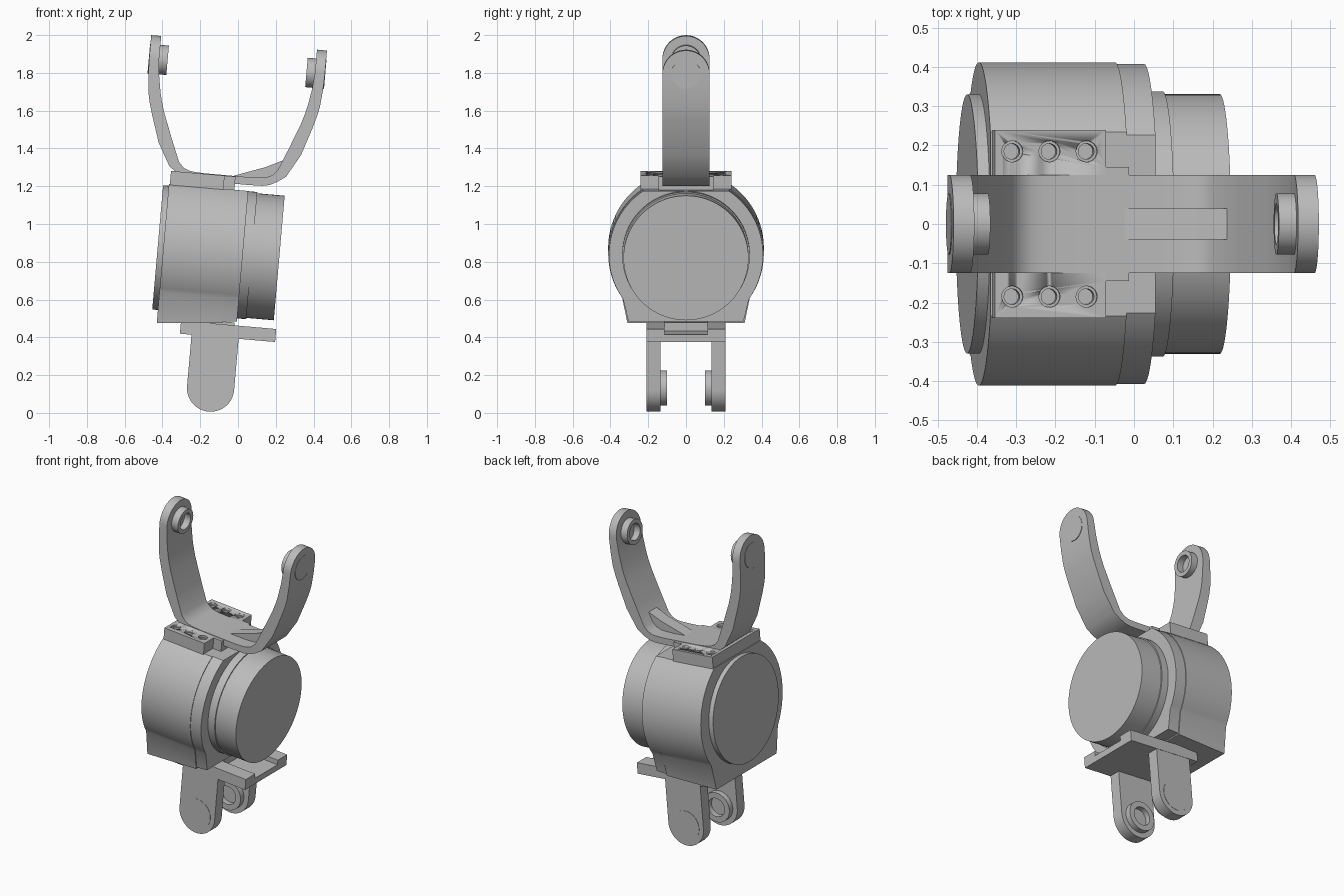
import bpy, bmesh, math
from math import sin, cos, pi, sqrt
from mathutils import Matrix

old = bpy.data.objects.get("Cube")
if old:
    bpy.data.objects.remove(old, do_unlink=True)

TILT = Matrix.Rotation(math.radians(5), 4, 'Y')   # whole assembly leans 5 degrees
AXIS = 0.836     # height of the motor axis
MID = -0.165     # centre plane of the fork
PIVOT = 1.827    # height of the fork pivots

metal = bpy.data.materials.new("grey_metal")
metal.use_nodes = True
metal.diffuse_color = (0.5, 0.5, 0.5, 1)
metal.node_tree.nodes["Principled BSDF"].inputs["Base Color"].default_value = (0.5, 0.5, 0.5, 1)


def loft(name, rings):
    """Skin a list of equal-length point rings and cap both ends."""
    bm = bmesh.new()
    loops = [[bm.verts.new(p) for p in ring] for ring in rings]
    n = len(loops[0])
    for a, b in zip(loops, loops[1:]):
        for i in range(n):
            j = (i + 1) % n
            bm.faces.new((a[i], a[j], b[j], b[i]))
    bm.faces.new(loops[0])
    bm.faces.new(loops[-1])
    bmesh.ops.recalc_face_normals(bm, faces=bm.faces)
    bm.transform(TILT)
    mesh = bpy.data.meshes.new(name)
    bm.to_mesh(mesh)
    bm.free()
    mesh.materials.append(metal)
    ob = bpy.data.objects.new(name, mesh)
    bpy.context.collection.objects.link(ob)
    bpy.ops.object.select_all(action='DESELECT')
    ob.select_set(True)
    bpy.context.view_layer.objects.active = ob
    bpy.ops.object.shade_smooth_by_angle(angle=math.radians(30))
    return ob


def box(name, x0, x1, y0, y1, z0, z1):
    return loft(name, [[(x, y0, z0), (x, y1, z0), (x, y1, z1), (x, y0, z1)] for x in (x0, x1)])


def turned(name, axis, centre, steps, sides=48):
    """Turned part: steps are (position along axis, radius)."""
    rings = []
    for t, r in steps:
        ring = []
        for i in range(sides):
            a, b = r * cos(2 * pi * i / sides), r * sin(2 * pi * i / sides)
            p, q = centre[0] + a, centre[1] + b
            ring.append({'X': (t, p, q), 'Y': (p, t, q), 'Z': (p, q, t)}[axis])
        rings.append(ring)
    return loft(name, rings)


def housing_ring(x, radius, bottom, half_bottom):
    """Round section with a flat top and a tapered flat foot."""
    start = math.asin(-0.236 / radius)
    end = math.asin(0.339 / radius)
    side = [(radius * cos(start + (end - start) * i / 24),
             AXIS + radius * sin(start + (end - start) * i / 24)) for i in range(25)]
    half = [(half_bottom, bottom)] + side
    return [(x, y, z) for y, z in half] + [(x, -y, z) for y, z in reversed(half)]


# Motor housing, collar, drum and rear cover
loft("motor_housing", [housing_ring(-0.47, 0.412, 0.437, 0.305),
                       housing_ring(-0.122, 0.412, 0.466, 0.31)])
loft("front_collar", [housing_ring(-0.122, 0.408, 0.474, 0.305),
                      housing_ring(-0.048, 0.408, 0.482, 0.305)])
turned("motor_drum", 'X', (0, AXIS), [(-0.06, 0.338), (0.0, 0.338), (0.0, 0.331), (0.146, 0.331)], 96)
turned("rear_cover", 'X', (0, AXIS), [(-0.46, 0.33), (-0.5, 0.33)], 96)

# Mounting pad on top of the housing, with six screw holes
outline = [(-0.465, 0.24), (-0.18, 0.24), (-0.18, 0.145), (-0.122, 0.145)]
outline += [(x, -y) for x, y in reversed(outline)]
pad = loft("mounting_pad", [[(x, y, z) for x, y in outline] for z in (1.16, 1.245)])
for x in (-0.42, -0.325, -0.23):
    for y in (-0.185, 0.185):
        cutter = turned("hole_cutter", 'Z', (x, y),
                        [(1.195, 0.02), (1.232, 0.02), (1.232, 0.027), (1.3, 0.027)], 24)
        cutter.hide_render = True
        cut = pad.modifiers.new("screw_hole", 'BOOLEAN')
        cut.operation = 'DIFFERENCE'
        cut.solver = 'EXACT'
        cut.object = cutter
        bpy.context.view_layer.objects.active = pad
        bpy.ops.object.modifier_apply(modifier=cut.name)
        bpy.data.objects.remove(cutter, do_unlink=True)

# Fork: each station is (outer offset, outer height, inner offset, inner height, half width)
W = 0.125
half_fork = [
    (0.12, 1.207, 0.12, 1.248, W), (0.19, 1.209, 0.175, 1.251, W),
    (0.225, 1.216, 0.205, 1.255, W), (0.265, 1.236, 0.235, 1.268, W),
    (0.31, 1.268, 0.262, 1.297, W), (0.378, 1.388, 0.31, 1.414, W),
    (0.426, 1.534, 0.362, 1.548, W), (0.445, 1.6, 0.381, 1.61, W),
    (0.456, 1.652, 0.392, 1.657, W), (0.464, 1.74, 0.406, 1.74, W)]
for i in range(13):
    a = pi / 2 * i / 12
    z = PIVOT + W * sin(a)
    half_fork.append((0.467, z, 0.414, z, max(W * cos(a), 0.003)))


def fork_section(station, s):
    xo, zo, xi, zi, w = station
    xo, xi = MID + s * xo, MID + s * xi
    return [(xo, -w, zo), (xo, w, zo), (xi, w, zi), (xi, -w, zi)]


loft("fork", [fork_section(p, -1) for p in reversed(half_fork)] + [fork_section(p, 1) for p in half_fork])
loft("fork_rib", [[(MID + x, y, z) for x, z in ((0.01, 1.24), (0.17, 1.23), (0.25, 1.26),
                                                (0.32, 1.35), (0.296, 1.358), (0.2, 1.31))]
                  for y in (-0.04, 0.04)])

# Fork pivots: hollow boss inside, thin disc outside
for side, s in (("right", -1), ("left", 1)):
    turned(side + "_fork_boss", 'X', (0, PIVOT),
           [(MID + s * d, r) for d, r in ((0.42, 0.078), (0.369, 0.078), (0.369, 0.052), (0.412, 0.052))])
    turned(side + "_fork_disc", 'X', (0, PIVOT), [(MID + s * 0.46, 0.078), (MID + s * 0.469, 0.078)])

# Lower bracket: channel plate with two legs
box("bracket_plate", -0.343, 0.163, -0.21, 0.21, 0.391, 0.43)
box("bracket_core", -0.343, -0.06, -0.115, 0.115, 0.42, 0.475)
LEG_X, LEG_Z, LEG_R = -0.156, 0.118, 0.125
leg = [(LEG_X + LEG_R * cos(pi + pi * i / 24), LEG_Z + LEG_R * sin(pi + pi * i / 24)) for i in range(25)]
leg += [(LEG_X + LEG_R, 0.41), (LEG_X - LEG_R, 0.41)]
for side, s in (("front", -1), ("back", 1)):
    box(side + "_bracket_rail", -0.343, 0.163, s * 0.115, s * 0.21, 0.42, 0.46)
    loft(side + "_leg", [[(x, s * y, z) for x, z in leg] for y in (0.135, 0.208)])
    turned(side + "_leg_boss", 'Y', (LEG_X, LEG_Z),
           [(s * d, r) for d, r in ((0.14, 0.093), (0.1, 0.093), (0.1, 0.058), (0.134, 0.058))])
    turned(side + "_leg_disc", 'Y', (LEG_X, LEG_Z), [(s * 0.2, 0.095), (s * 0.21, 0.095)])
